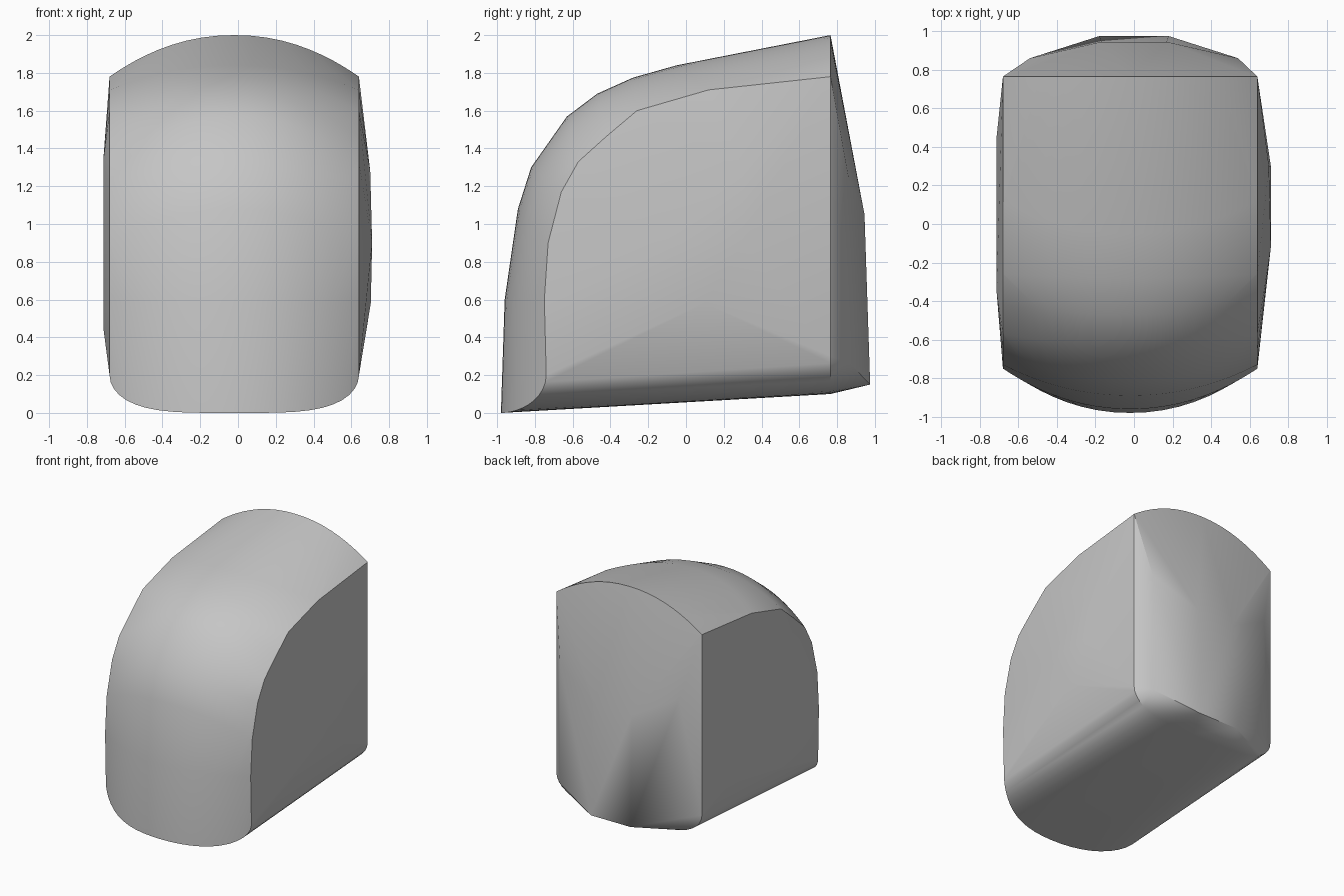
import bpy
import bmesh
import math

cube = bpy.data.objects.get("Cube")
if cube:
    bpy.data.objects.remove(cube, do_unlink=True)

HALF, SHIFT = 0.66, -0.02      # half width between the side edges, sideways offset
BACK = 0.765                   # where the back panel starts

# Front-to-top profile (y, z) along the centre line and along the side edges
centre = [(-.98, 0), (-.96, .6), (-.89, 1.08), (-.82, 1.3), (-.63, 1.57),
          (-.47, 1.69), (-.28, 1.775), (-.05, 1.84), (BACK, 2.0)]
side = [(-.74, 0), (-.75, .6), (-.73, .9), (-.66, 1.17), (-.57, 1.33),
        (-.42, 1.465), (-.26, 1.6), (.12, 1.71), (BACK, 1.78)]


def bottom_round(s):
    """Height of the rounded lower corner at relative width s."""
    return 0.2 * (1 - math.sqrt(max(0, 1 - s ** 4)))


points = []
steps = 24
for i in range(steps + 1):
    # Columns crowd towards the side edges
    s = math.sin(math.pi * (i / steps - 0.5))
    x = s * HALF + SHIFT
    blend = abs(s) ** 2.1
    lift = bottom_round(s)
    for row, (c, e) in enumerate(zip(centre, side)):
        y = c[0] + (e[0] - c[0]) * blend
        z = c[1] + (e[1] - c[1]) * blend
        points.append((x, y, z + (lift if row == 0 else 0)))
    # Rear edge of the underside
    points.append((x, BACK, 0.1 + lift))

# Gently bulging back panel
for sx in (-1, 1):
    points += [(sx * .18, .975, .15), (sx * .17, .945, 1.05),
               (sx * .54, .86, .27), (sx * .54, .86, 1.25)]

# Slightly swollen side panels
points += [(-.713, y, z) for y in (-.35, .45) for z in (.45, 1.34)]
points += [(.70, .3, 1.28), (.71, -.12, .9), (.71, .3, .9), (.703, .1, .58)]

bm = bmesh.new()
for p in points:
    bm.verts.new(p)
hull = bmesh.ops.convex_hull(bm, input=bm.verts)
loose = [v for v in bm.verts if not v.link_faces]
bmesh.ops.delete(bm, geom=loose, context='VERTS')
bmesh.ops.recalc_face_normals(bm, faces=bm.faces)

mesh = bpy.data.meshes.new("rounded_block")
bm.to_mesh(mesh)
bm.free()
body = bpy.data.objects.new("rounded_block", mesh)
bpy.context.collection.objects.link(body)

# Plain grey surface
grey = bpy.data.materials.new("plain grey")
grey.use_nodes = True
grey.diffuse_color = (0.56, 0.56, 0.56, 1)
grey.node_tree.nodes["Principled BSDF"].inputs["Base Color"].default_value = grey.diffuse_color
mesh.materials.append(grey)

bpy.ops.object.select_all(action='DESELECT')
body.select_set(True)
bpy.context.view_layer.objects.active = body
bpy.ops.object.shade_smooth_by_angle(angle=math.radians(32))
